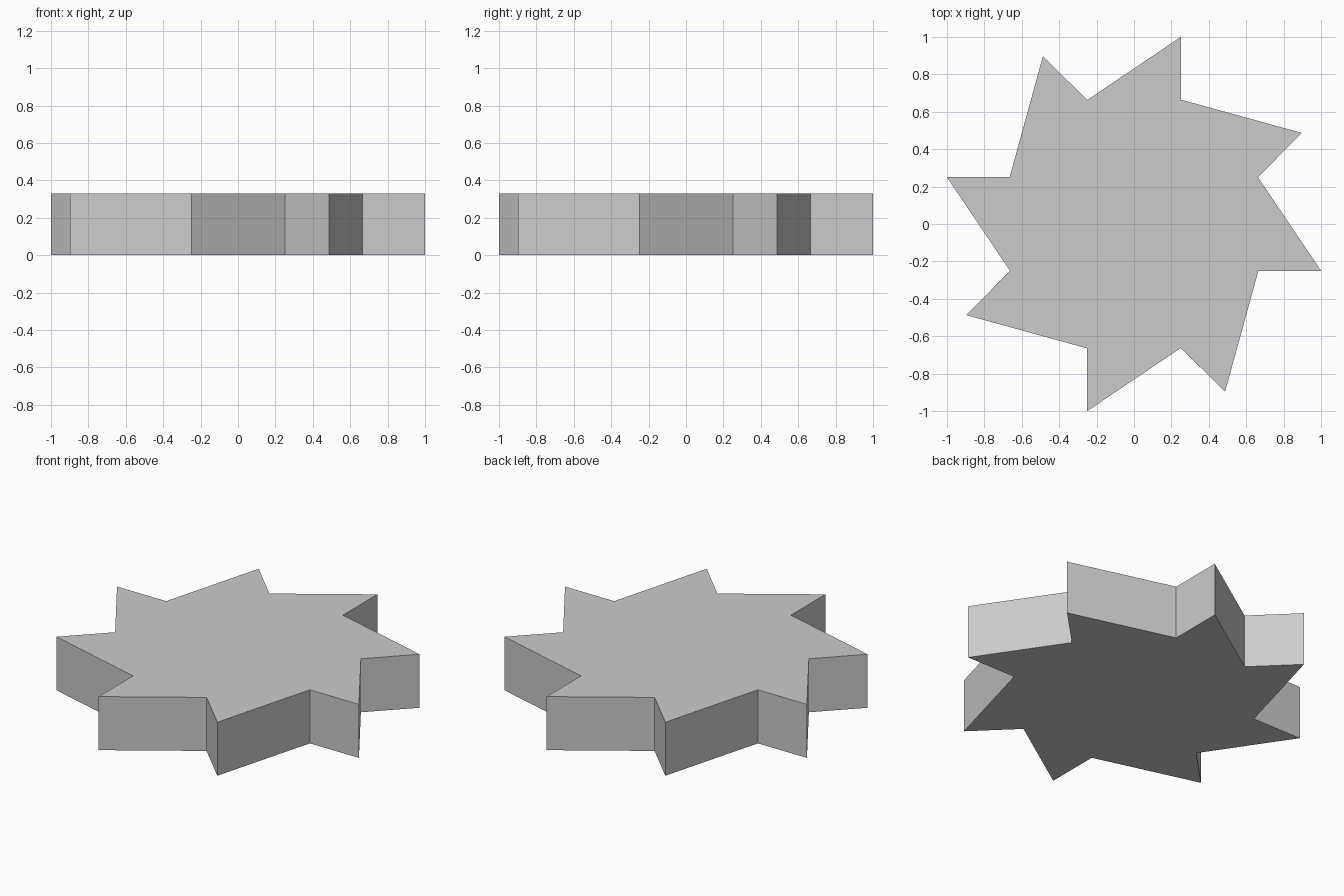
import bpy
import bmesh
from math import pi
from mathutils import Matrix, Vector

if "Cube" in bpy.data.objects:
    bpy.data.objects.remove(bpy.data.objects["Cube"])

HEIGHT = 0.33

# One quarter of the outline: tip, notch, tip, notch (clockwise)
quarter = [(0.25, 1.0), (0.25, 0.665), (0.897, 0.487), (0.663, 0.25)]

# Repeat the quarter four times around z
outline = [Matrix.Rotation(-i * pi / 2, 3, 'Z') @ Vector((x, y, 0))
           for i in range(4) for x, y in quarter]

# Fill the outline and extrude it into a solid plate
bm = bmesh.new()
base = bm.faces.new([bm.verts.new(p) for p in outline])
top = bmesh.ops.extrude_face_region(bm, geom=[base], use_keep_orig=True)["geom"]
bmesh.ops.translate(bm, vec=(0, 0, HEIGHT),
                    verts=[g for g in top if isinstance(g, bmesh.types.BMVert)])
bmesh.ops.recalc_face_normals(bm, faces=bm.faces)

mesh = bpy.data.meshes.new("toothed_wheel")
bm.to_mesh(mesh)
bm.free()
wheel = bpy.data.objects.new("toothed_wheel", mesh)
bpy.context.collection.objects.link(wheel)
